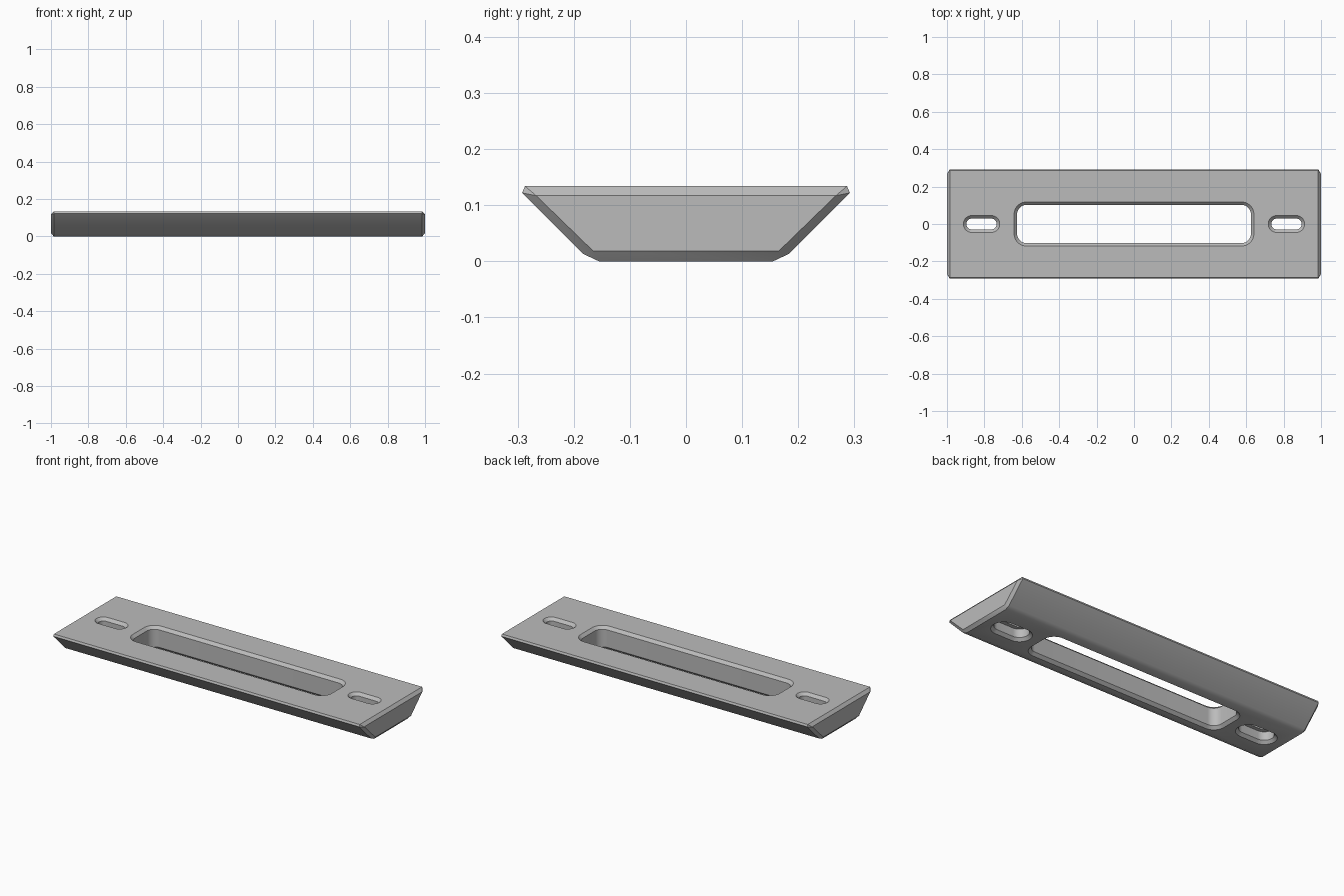
import bpy, bmesh, math

cube = bpy.data.objects.get("Cube")
if cube:
    bpy.data.objects.remove(cube, do_unlink=True)

grey = bpy.data.materials.new("grey metal")
grey.use_nodes = True
colour = (0.5, 0.5, 0.5, 1)
grey.diffuse_color = colour
grey.node_tree.nodes["Principled BSDF"].inputs["Base Color"].default_value = colour

HEIGHT = 0.134
CHAMFER = 0.016


def loft(name, rings):
    """Skin a closed solid through rings of equal point count."""
    bm = bmesh.new()
    loops = [[bm.verts.new(p) for p in ring] for ring in rings]
    n = len(loops[0])
    for a, b in zip(loops, loops[1:]):
        for i in range(n):
            j = (i + 1) % n
            bm.faces.new((a[i], a[j], b[j], b[i]))
    bm.faces.new(loops[0])
    bm.faces.new(loops[-1])
    bmesh.ops.remove_doubles(bm, verts=bm.verts, dist=1e-5)
    bmesh.ops.recalc_face_normals(bm, faces=bm.faces)
    mesh = bpy.data.meshes.new(name)
    bm.to_mesh(mesh)
    bm.free()
    mesh.materials.append(grey)
    obj = bpy.data.objects.new(name, mesh)
    bpy.context.collection.objects.link(obj)
    return obj


def section(x, half):
    """Mirror a half profile in y to a closed section at x."""
    return ([(x, y, z) for y, z in half]
            + [(x, -y, z) for y, z in reversed(half)])


def rounded(cx, hx, hy, r, z, steps=10):
    """Rounded rectangle ring at height z."""
    ring = []
    for quarter, (sx, sy) in enumerate([(1, 1), (-1, 1), (-1, -1), (1, -1)]):
        for k in range(steps + 1):
            a = (quarter + k / steps) * math.pi / 2
            ring.append((cx + sx * (hx - r) + r * math.cos(a),
                         sy * (hy - r) + r * math.sin(a), z))
    return ring


def slot_cutter(name, cx, hx, hy, r, levels):
    """Cutter through (offset, z) levels, each growing the outline."""
    return loft(name, [rounded(cx, hx + d, hy + d, r + d, z) for d, z in levels])


# Trapezoid bar with chamfered ends
full = [(0.287, HEIGHT), (0.292, 0.122), (0.183, 0.013), (0.155, 0)]
end = [(0.267, 0.117)] * 2 + [(0.165, 0.018)] * 2
bar = loft("slotted_bar", [section(-1, end), section(-0.985, full),
                           section(0.985, full), section(1, end)])

# Long central window, chamfered above and below
top_flare = [(0, HEIGHT - CHAMFER), (CHAMFER, HEIGHT), (CHAMFER, HEIGHT + 0.05)]
window_levels = [(CHAMFER, -0.05), (CHAMFER, 0), (0, CHAMFER)] + top_flare
cutters = [slot_cutter("window_cutter", 0, 0.625, 0.102, 0.05, window_levels)]

# Bolt slots, counterbored from below
bore = 0.022
bolt_levels = [(bore + CHAMFER, -0.05), (bore + CHAMFER, 0), (bore, CHAMFER),
               (bore, 0.065), (0, 0.065)] + top_flare
for side in (-1, 1):
    cutters.append(slot_cutter("bolt_slot_cutter", side * 0.815,
                               0.081, 0.029, 0.0285, bolt_levels))

bpy.context.view_layer.objects.active = bar
for cutter in cutters:
    cutter.hide_render = True
    mod = bar.modifiers.new("cut", 'BOOLEAN')
    mod.operation = 'DIFFERENCE'
    mod.solver = 'EXACT'
    mod.object = cutter
    bpy.ops.object.modifier_apply(modifier=mod.name)
    bpy.data.objects.remove(cutter, do_unlink=True)

# Smooth round walls, crisp chamfers
bpy.ops.object.select_all(action='DESELECT')
bar.select_set(True)
bpy.ops.object.shade_smooth_by_angle(angle=math.radians(30))
